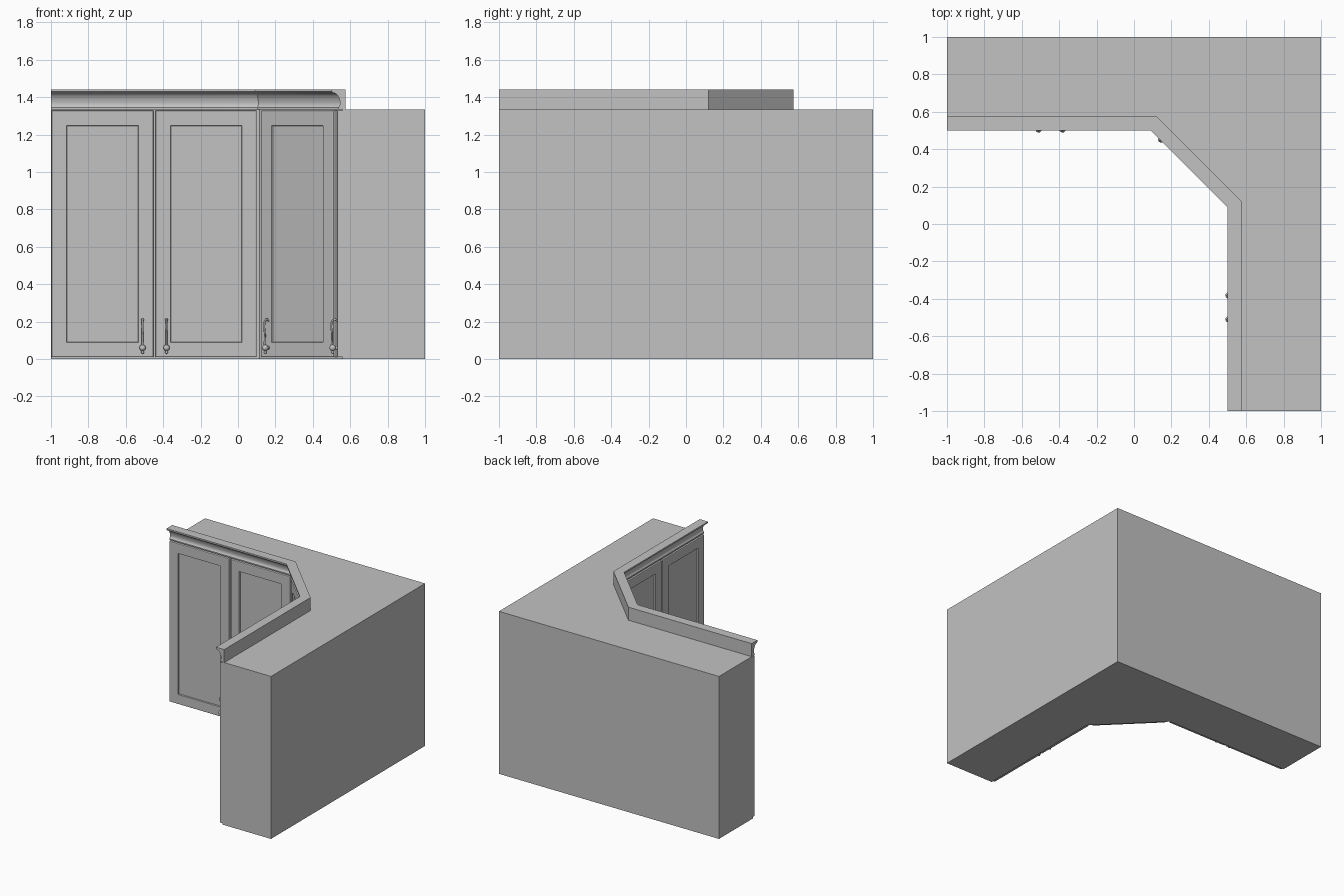
import bpy, bmesh
from math import sqrt, cos, sin, pi
from mathutils import Matrix, Vector

if "Cube" in bpy.data.objects:
    bpy.data.objects.remove(bpy.data.objects["Cube"], do_unlink=True)

grey = bpy.data.materials.new("light_grey")
grey.use_nodes = True
grey.diffuse_color = (0.54, 0.54, 0.54, 1)
bsdf = next(n for n in grey.node_tree.nodes if n.type == 'BSDF_PRINCIPLED')
bsdf.inputs["Base Color"].default_value = (0.54, 0.54, 0.54, 1)

BODY_TOP, TOP = 1.335, 1.442
R = 1 / sqrt(2)


def finish(bm, name, place=None, smooth=None):
    """Turn a bmesh into an object, moved by a placement matrix."""
    if place:
        bm.transform(place)
    bmesh.ops.recalc_face_normals(bm, faces=bm.faces)
    mesh = bpy.data.meshes.new(name)
    bm.to_mesh(mesh)
    bm.free()
    mesh.materials.append(grey)
    obj = bpy.data.objects.new(name, mesh)
    bpy.context.collection.objects.link(obj)
    if smooth:
        bpy.ops.object.select_all(action='DESELECT')
        obj.select_set(True)
        bpy.context.view_layer.objects.active = obj
        bpy.ops.object.shade_smooth_by_angle(angle=smooth)
    return obj


def front_line(depth):
    """Plan line of the fronts, set back by depth from the crown's lip."""
    c = 0.5 + depth
    t = 0.59 + sqrt(2) * depth - c
    return [(-1, c), (t, c), (c, t), (c, -1)]


# Corner carcass
bm = bmesh.new()
plan = front_line(0.06) + [(1, -1), (1, 1), (-1, 1)]
base = bm.faces.new([bm.verts.new((x, y, 0)) for x, y in plan])
ext = bmesh.ops.extrude_face_region(bm, geom=[base])
bmesh.ops.translate(bm, vec=(0, 0, BODY_TOP),
                    verts=[v for v in ext["geom"] if isinstance(v, bmesh.types.BMVert)])
finish(bm, "corner_carcass")

# Crown moulding: profile of (depth, height) swept along the fronts
cove = [(0.012 + 0.034 * sin(a), 1.362 + 0.06 * cos(a))
        for a in [i * pi / 16 for i in range(9)]]
profile = ([(0.075, BODY_TOP), (0.075, TOP), (0, TOP), (0, 1.43), (0.008, 1.424)]
           + cove + [(0.042, 1.352), (0.036, 1.345), (0.036, BODY_TOP)])
bm = bmesh.new()
rings = [[bm.verts.new((*front_line(d)[k], z)) for d, z in profile] for k in range(4)]
for a, b in zip(rings, rings[1:]):
    for i in range(len(profile)):
        j = (i + 1) % len(profile)
        bm.faces.new((a[i], a[j], b[j], b[i]))
bm.faces.new(rings[0])
bm.faces.new(rings[-1])
finish(bm, "crown_moulding", smooth=0.5)


def door(name, place, x0, x1):
    """Framed door with a sunken centre panel, front at local y = 0."""
    z0, z1, thick, edge, frame = 0.01, 1.328, 0.03, 0.006, 0.11
    bm = bmesh.new()
    bmesh.ops.create_cube(bm, size=1)
    bmesh.ops.scale(bm, vec=(x1 - x0, thick, z1 - z0), verts=bm.verts)
    bmesh.ops.translate(bm, vec=((x0 + x1) / 2, thick / 2, (z0 + z1) / 2), verts=bm.verts)
    rim = [e for e in bm.edges if all(v.co.y < 0.001 for v in e.verts)]
    bmesh.ops.bevel(bm, geom=rim, offset=edge, segments=2, profile=0.5, affect='EDGES')
    panel = min(bm.faces, key=lambda f: f.calc_center_median().y)
    bmesh.ops.recalc_face_normals(bm, faces=bm.faces)
    bmesh.ops.inset_region(bm, faces=[panel], thickness=frame - edge)
    bmesh.ops.inset_region(bm, faces=[panel], thickness=0.004, depth=-0.01)
    finish(bm, name, place)


def handle(name, place, x):
    """Bowed pull with a ball and finial at its lower end."""
    curve = bpy.data.curves.new(name + "_bow", 'CURVE')
    curve.dimensions = '3D'
    curve.bevel_depth, curve.bevel_resolution = 0.005, 2
    curve.resolution_u = 6
    curve.use_fill_caps = True
    path = [(0.002, 0.205), (-0.02, 0.21), (-0.03, 0.19), (-0.027, 0.13), (-0.03, 0.06)]
    spline = curve.splines.new('BEZIER')
    spline.bezier_points.add(len(path) - 1)
    for p, (y, z) in zip(spline.bezier_points, path):
        p.co = place @ Vector((x, y, z))
        p.handle_left_type = p.handle_right_type = 'AUTO'
    curve.materials.append(grey)
    bpy.context.collection.objects.link(bpy.data.objects.new(name + "_bow", curve))

    bm = bmesh.new()
    for y, z, r in [(-0.024, 0.06, 0.017), (-0.024, 0.036, 0.008), (-0.012, 0.21, 0.008)]:
        bmesh.ops.create_uvsphere(bm, u_segments=16, v_segments=10, radius=r,
                                  matrix=Matrix.Translation((x, y, z)))
    stem = Matrix.Translation((x, -0.01, 0.06)) @ Matrix.Rotation(pi / 2, 4, 'X')
    bmesh.ops.create_cone(bm, cap_ends=True, segments=12, radius1=0.009,
                          radius2=0.009, depth=0.024, matrix=stem)
    finish(bm, name + "_knob", place, smooth=0.7)


# Placements: straight wing, its swapped twin, and the diagonal corner
wing = Matrix.Translation((0, 0.53, 0))
swap = Matrix(((0, 1, 0, 0), (1, 0, 0, 0), (0, 0, 1, 0), (0, 0, 0, 1)))
mid = 0.316
diagonal = Matrix(((R, R, 0, mid), (-R, R, 0, mid), (0, 0, 1, 0), (0, 0, 0, 1)))

# Doors and handles
for side, place in (("back_wing", wing), ("left_wing", swap @ wing)):
    door(side + "_outer_door", place, -0.997, -0.452)
    door(side + "_inner_door", place, -0.44, 0.1)
    handle(side + "_outer_handle", place, -0.51)
    handle(side + "_inner_handle", place, -0.382)
door("corner_door", diagonal, -0.275, 0.275)
handle("corner_handle", diagonal, -0.217)
